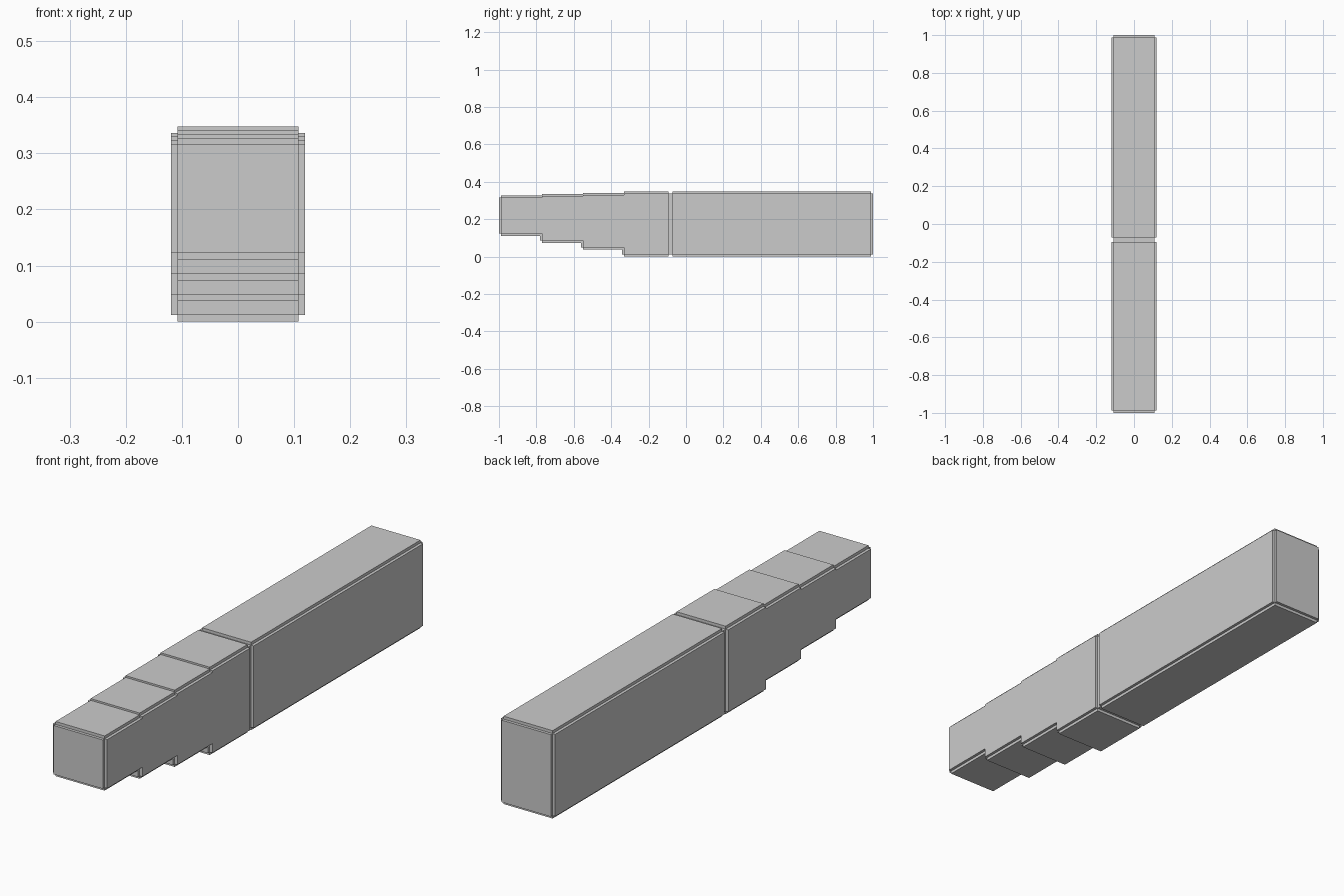
import bpy, bmesh

if "Cube" in bpy.data.objects:
    bpy.data.objects.remove(bpy.data.objects["Cube"])

W = 0.119      # half width
T = 0.348      # full height
N = 0.0115     # square notch along every edge
JOINT = -0.083 # y where the two parts meet


def notched_box(y0, y1, z0, z1):
    """Three crossing boxes: a block with square-notched edges."""
    lo, hi = (-W, y0, z0), (W, y1, z1)
    out = []
    for a in range(3):
        out.append((tuple(lo[i] + (0 if i == a else N) for i in range(3)),
                    tuple(hi[i] - (0 if i == a else N) for i in range(3))))
    return out


def make_solid(name, boxes):
    """Union of axis-aligned boxes, keeping only the outer skin."""
    grid = [sorted({round(b[k][a], 5) for b in boxes for k in (0, 1)})
            for a in range(3)]

    def filled(c):
        if any(c[a] < 0 or c[a] >= len(grid[a]) - 1 for a in range(3)):
            return False
        m = [(grid[a][c[a]] + grid[a][c[a] + 1]) / 2 for a in range(3)]
        return any(all(b[0][a] < m[a] < b[1][a] for a in range(3)) for b in boxes)

    bm = bmesh.new()
    verts = {}

    def vert(k):
        if k not in verts:
            verts[k] = bm.verts.new([grid[a][k[a]] for a in range(3)])
        return verts[k]

    for i in range(len(grid[0]) - 1):
        for j in range(len(grid[1]) - 1):
            for k in range(len(grid[2]) - 1):
                c = (i, j, k)
                if not filled(c):
                    continue
                for a in range(3):
                    u, v = (a + 1) % 3, (a + 2) % 3
                    for side in (0, 1):
                        n = list(c)
                        n[a] += 2 * side - 1
                        if filled(n):
                            continue
                        ring = []
                        for du, dv in ((0, 0), (1, 0), (1, 1), (0, 1)):
                            p = list(c)
                            p[a] += side
                            p[u] += du
                            p[v] += dv
                            ring.append(vert(tuple(p)))
                        bm.faces.new(ring if side else ring[::-1])
    # merge the coplanar cells into large flat faces
    bmesh.ops.dissolve_limit(bm, angle_limit=0.01, verts=bm.verts, edges=bm.edges)
    mesh = bpy.data.meshes.new(name)
    bm.to_mesh(mesh)
    bm.free()
    bpy.context.collection.objects.link(bpy.data.objects.new(name, mesh))


# long rear beam
make_solid("main_beam", notched_box(JOINT, 1.0, 0.0, T))

# stepped front: four blocks growing towards the joint, each running into the next
steps = []
for s in range(4):
    y0 = -1.0 + 0.2193 * s
    y1 = JOINT if s == 3 else y0 + 0.2193 + 0.04
    steps += notched_box(y0, y1, 0.1105 - 0.0368 * s, T - 0.007 * (3 - s))
make_solid("stepped_front", steps)
